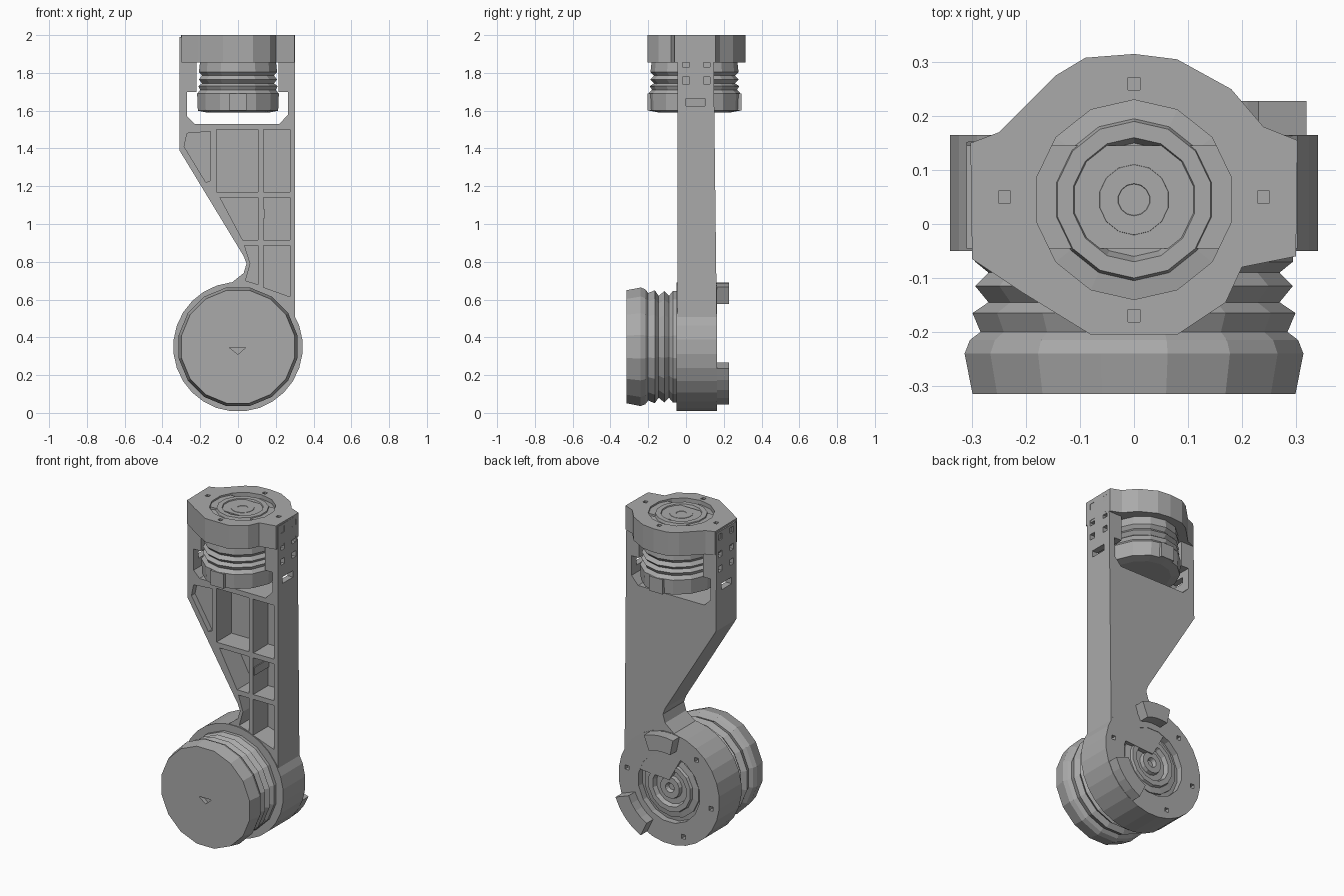
import bpy, bmesh
from math import cos, sin, pi, radians
from mathutils import Vector

if "Cube" in bpy.data.objects:
    bpy.data.objects.remove(bpy.data.objects["Cube"])

grey = bpy.data.materials.new("plain grey")
grey.use_nodes = True
GREY = (0.4, 0.4, 0.4, 1)
grey.diffuse_color = GREY
grey.node_tree.nodes["Principled BSDF"].inputs["Base Color"].default_value = GREY


def finish(bm, name):
    bmesh.ops.recalc_face_normals(bm, faces=bm.faces)
    mesh = bpy.data.meshes.new(name)
    bm.to_mesh(mesh)
    bm.free()
    mesh.materials.append(grey)
    ob = bpy.data.objects.new(name, mesh)
    bpy.context.collection.objects.link(ob)
    return ob


def place(axis, a, b, h):
    """Map profile coordinates (a, b) and height h onto the chosen axis."""
    return {"x": (h, a, b), "y": (a, h, b), "z": (a, b, h)}[axis]


def prism(name, outline, h0, h1, axis="y"):
    bm = bmesh.new()
    low = [bm.verts.new(place(axis, a, b, h0)) for a, b in outline]
    high = [bm.verts.new(place(axis, a, b, h1)) for a, b in outline]
    bm.faces.new(low)
    bm.faces.new(high)
    for i in range(len(low)):
        j = (i + 1) % len(low)
        bm.faces.new((low[i], low[j], high[j], high[i]))
    return finish(bm, name)


def ring(centre, r, n, stretch=1):
    return [(centre[0] + r * cos(2 * pi * (i + .5) / n),
             centre[1] + r * stretch * sin(2 * pi * (i + .5) / n)) for i in range(n)]


def rect(a0, b0, a1, b1):
    return [(a0, b0), (a1, b0), (a1, b1), (a0, b1)]


def lathe(name, profile, centre, axis, n, stretch=1):
    """Turn (radius, height) points about an axis, with capped ends."""
    bm = bmesh.new()
    loops = [[bm.verts.new(place(axis, a, b, h)) for a, b in ring(centre, r, n, stretch)]
             for r, h in profile]
    bm.faces.new(loops[0])
    bm.faces.new(loops[-1])
    for p, q in zip(loops, loops[1:]):
        for i in range(n):
            j = (i + 1) % n
            bm.faces.new((p[i], p[j], q[j], q[i]))
    return finish(bm, name)


def cut(ob, cutters):
    for c in cutters:
        c.hide_render = True
        mod = ob.modifiers.new("cut", "BOOLEAN")
        mod.operation, mod.solver, mod.object = "DIFFERENCE", "EXACT", c
        bpy.context.view_layer.objects.active = ob
        bpy.ops.object.modifier_apply(modifier=mod.name)
        bpy.data.objects.remove(c)


def bearing(name, centre, axis, top):
    """Stepped rings sunk in a round recess."""
    steps = [(.186, -.06), (.186, -.025), (.15, -.02), (.145, -.004), (.115, -.004),
             (.105, -.03), (.07, -.03), (.065, -.008), (.03, -.008), (.02, -.03)]
    lathe(name, [(r, top + h) for r, h in steps], centre, axis, 14)


# Arm plate, thickening slightly towards the hub
arm = prism("arm", [(-.31, 1.99), (.303, 1.99), (.303, .42), (0, .4), (-.12, .62),
                    (-.02, .7), (.03, .74), (.045, .79), (.03, .83), (-.31, 1.39)], -.045, .145)
for v in arm.data.vertices:
    if v.co.y > 0:
        v.co.y += .012 * (2 - v.co.z)

# Motor window and front pockets
window = [(-.27, 1.7), (-.27, 1.57), (-.23, 1.53), (.22, 1.53), (.265, 1.58),
          (.265, 1.7), (.215, 1.7), (.215, 1.87), (-.22, 1.87), (-.22, 1.7)]
pockets = [rect(-.115, 1.17, .105, 1.5), rect(.135, 1.17, .275, 1.5),
           [(-.095, 1.14), (.105, 1.14), (.105, .915), (.025, .915)],
           rect(.135, .915, .275, 1.14),
           [(.035, .885), (.105, .885), (.105, .68), (.04, .7), (.065, .79)],
           [(.135, .885), (.275, .885), (.275, .615), (.135, .665)]]
cutters = [prism("cutter", window, -.5, .5)]
cutters += [prism("cutter", p, -.2, .1) for p in pockets]
cutters.append(prism("cutter", [(-.285, 1.41), (-.27, 1.48), (-.145, 1.49),
                                (-.145, 1.23), (-.17, 1.22)], -.2, -.01))

# Screw holes and slots in both upper side walls
for side in (-1, 1):
    for y in (0, .11):
        for z in (1.955, 1.85, 1.76):
            cutters.append(prism("cutter", rect(y - .018, z - .018, y + .018, z + .018),
                                 side * .27, side * .4, "x"))
    cutters.append(prism("cutter", rect(0, 1.625, .1, 1.665), side * .24, side * .4, "x"))
cut(arm, cutters)
prism("rib_boss", rect(.105, 1.03, .14, 1.08), -.04, .1)

# Top cap with a round recess and bolt holes
cap_mid = (0, .045)
cap = prism("top_cap", [(-.08, -.205), (.08, -.205), (.17, -.145), (.2, -.08), (.3, -.06),
                        (.303, .155), (.24, .18), (.18, .25), (.08, .305), (0, .315),
                        (-.09, .308), (-.145, .275), (-.25, .17), (-.303, .15),
                        (-.3, -.065), (-.21, -.125)], 1.855, 2, "z")
cut(cap, [prism("cutter", ring(cap_mid, .185, 14), 1.96, 2.1, "z")]
    + [prism("cutter", ring(c, .016, 4), 1.96, 2.1, "z")
       for c in ((.24, .05), (-.24, .05), (0, -.17), (0, .26))])
bearing("top_bearing", cap_mid, "z", 2)

# Upper motor with ridged waist and notched foot
lathe("upper_motor", [(.17, 1.59), (.218, 1.6), (.222, 1.69), (.205, 1.71), (.215, 1.73),
                      (.195, 1.745), (.213, 1.765), (.195, 1.785), (.212, 1.805),
                      (.205, 1.87)], cap_mid, "z", 14, 1.1)
for y in (-.19, .28):
    prism("motor_tab", rect(-.045, 1.6, .045, 1.69), y - .013, y + .013)

# Lower hub with bolt holes around its rear face
hub_mid = (0, .35)
hub = prism("hub", ring(hub_mid, .343, 28), -.05, .165)
holes = [(.29 * cos(radians(a)), .35 + .29 * sin(radians(a))) for a in range(10, 370, 60)]
cut(hub, [prism("cutter", ring(hub_mid, .21, 16), .1, .3)]
    + [prism("cutter", ring(c, .018, 4), .135, .3) for c in holes])
lathe("hub_floor", [(.215, .09), (.215, .125), (.17, .13)], hub_mid, "y", 16)
bearing("hub_bearing", hub_mid, "y", .165)

# Stop tabs on the rear rim
for name, start, end in (("upper_stop", 68, 102), ("lower_stop", -64, -20)):
    angles = [radians(start + (end - start) * i / 4) for i in range(5)]
    arc = [(.34 * cos(a), .35 + .34 * sin(a)) for a in angles]
    arc += [(.245 * cos(a), .35 + .245 * sin(a)) for a in reversed(angles)]
    prism(name, arc, .12, .228)

# Lower motor: faceted drum with a ridged neck
drum = lathe("lower_motor", [(.305, -.315), (.32, -.24), (.31, -.215), (.29, -.2),
                             (.305, -.165), (.275, -.145), (.3, -.115), (.275, -.09),
                             (.3, -.07), (.3, -.03)], hub_mid, "y", 16)
cut(drum, [prism("cutter", [(-.045, .345), (.04, .345), (.0, .31)], -.4, -.29)])
